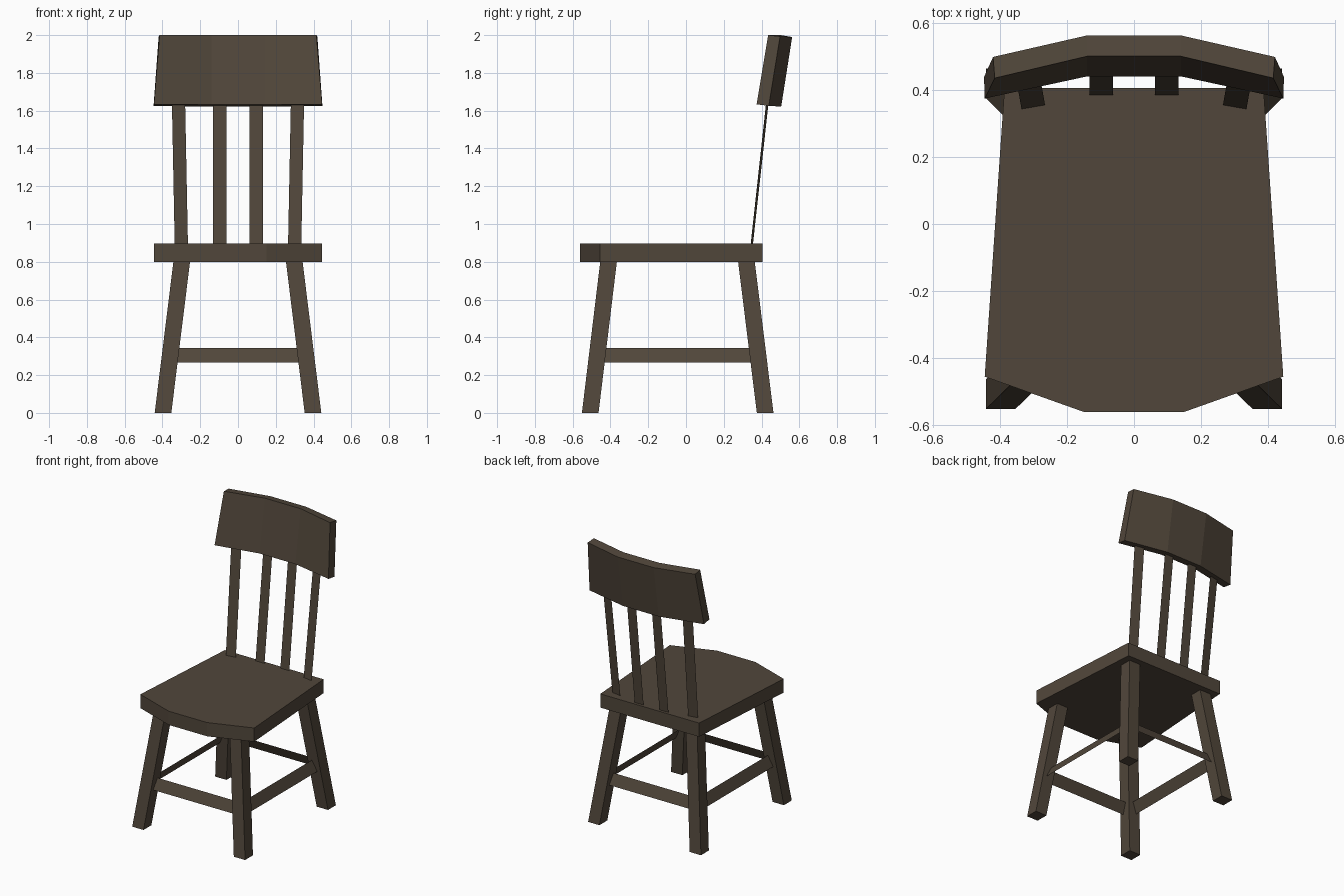
import bpy, bmesh

if "Cube" in bpy.data.objects:
    bpy.data.objects.remove(bpy.data.objects["Cube"])

wood = bpy.data.materials.new("dark brown wood")
wood.diffuse_color = (0.082, 0.062, 0.043, 1)
wood.use_nodes = True
wood.node_tree.nodes["Principled BSDF"].inputs["Base Color"].default_value = wood.diffuse_color


def finish(name, bm):
    bmesh.ops.recalc_face_normals(bm, faces=bm.faces)
    me = bpy.data.meshes.new(name)
    bm.to_mesh(me)
    bm.free()
    me.materials.append(wood)
    ob = bpy.data.objects.new(name, me)
    bpy.context.collection.objects.link(ob)
    return ob


def loft(name, bottom, top):
    """Solid between two matching outlines."""
    bm = bmesh.new()
    lo = [bm.verts.new(p) for p in bottom]
    hi = [bm.verts.new(p) for p in top]
    n = len(lo)
    bm.faces.new(lo[::-1])
    bm.faces.new(hi)
    for i in range(n):
        j = (i + 1) % n
        bm.faces.new((lo[i], lo[j], hi[j], hi[i]))
    return finish(name, bm)


def board(name, points):
    """Single thin flat board."""
    bm = bmesh.new()
    bm.faces.new([bm.verts.new(p) for p in points])
    return finish(name, bm)


def square(x, y, z, r=0.044):
    return [(x - r, y - r, z), (x + r, y - r, z), (x + r, y + r, z), (x - r, y + r, z)]


def mirrored(half):
    return half + [(-x, *rest) for x, *rest in reversed(half)]


# Seat with a bowed front edge
outline = mirrored([(0.15, -0.56), (0.445, -0.455), (0.386, 0.405)])
loft("seat", [(x, y, 0.80) for x, y in outline], [(x, y, 0.897) for x, y in outline])

# Splayed legs
for side, sx in (("left", -1), ("right", 1)):
    for end, y0, y1 in (("front", -0.507, -0.41), ("back", 0.419, 0.32)):
        loft(f"{end}_{side}_leg", square(sx * 0.397, y0, 0), square(sx * 0.298, y1, 0.80))

# Stretchers between the legs, tilted outward at the bottom
Z0, Z1 = 0.268, 0.343
for name, y0, y1 in (("front_stretcher", -0.49, -0.455), ("back_stretcher", 0.40, 0.365)):
    board(name, [(-0.322, y0, Z0), (0.322, y0, Z0), (0.313, y1, Z1), (-0.313, y1, Z1)])
for name, s in (("left_stretcher", -1), ("right_stretcher", 1)):
    board(name, [(s * 0.38, -0.432, Z0), (s * 0.38, 0.344, Z0),
                 (s * 0.345, 0.335, Z1), (s * 0.345, -0.423, Z1)])

# Thin back slats
for side, s in (("left", -1), ("right", 1)):
    board(f"inner_{side}_slat", [(s * 0.062, 0.384, 0.89), (s * 0.132, 0.384, 0.89),
                                 (s * 0.132, 0.472, 1.65), (s * 0.062, 0.472, 1.65)])
    board(f"outer_{side}_slat", [(s * 0.265, 0.354, 0.89), (s * 0.335, 0.342, 0.89),
                                 (s * 0.350, 0.425, 1.65), (s * 0.280, 0.438, 1.65)])

# Curved, leaning backrest: cross-section outlines at bottom and top
bottom = mirrored([(0.14, 0.440, 1.632), (0.445, 0.374, 1.634),
                   (0.447, 0.438, 1.625), (0.14, 0.504, 1.622)])
top = mirrored([(0.14, 0.500, 2.0), (0.415, 0.435, 2.0),
                (0.42, 0.498, 1.993), (0.14, 0.562, 1.99)])


def strip_solid(name, lo, hi):
    """Three-segment curved block with quad caps."""
    bm = bmesh.new()
    # columns from right to left: front/back corners at bottom and top
    pairs = ((1, 2), (0, 3), (7, 4), (6, 5))
    cols = [[bm.verts.new(p) for p in (lo[f], lo[b], hi[b], hi[f])] for f, b in pairs]
    for a, c in zip(cols, cols[1:]):
        for i in range(4):
            j = (i + 1) % 4
            bm.faces.new((a[i], a[j], c[j], c[i]))
    bm.faces.new(cols[0])
    bm.faces.new(cols[-1][::-1])
    return finish(name, bm)


strip_solid("backrest", bottom, top)
